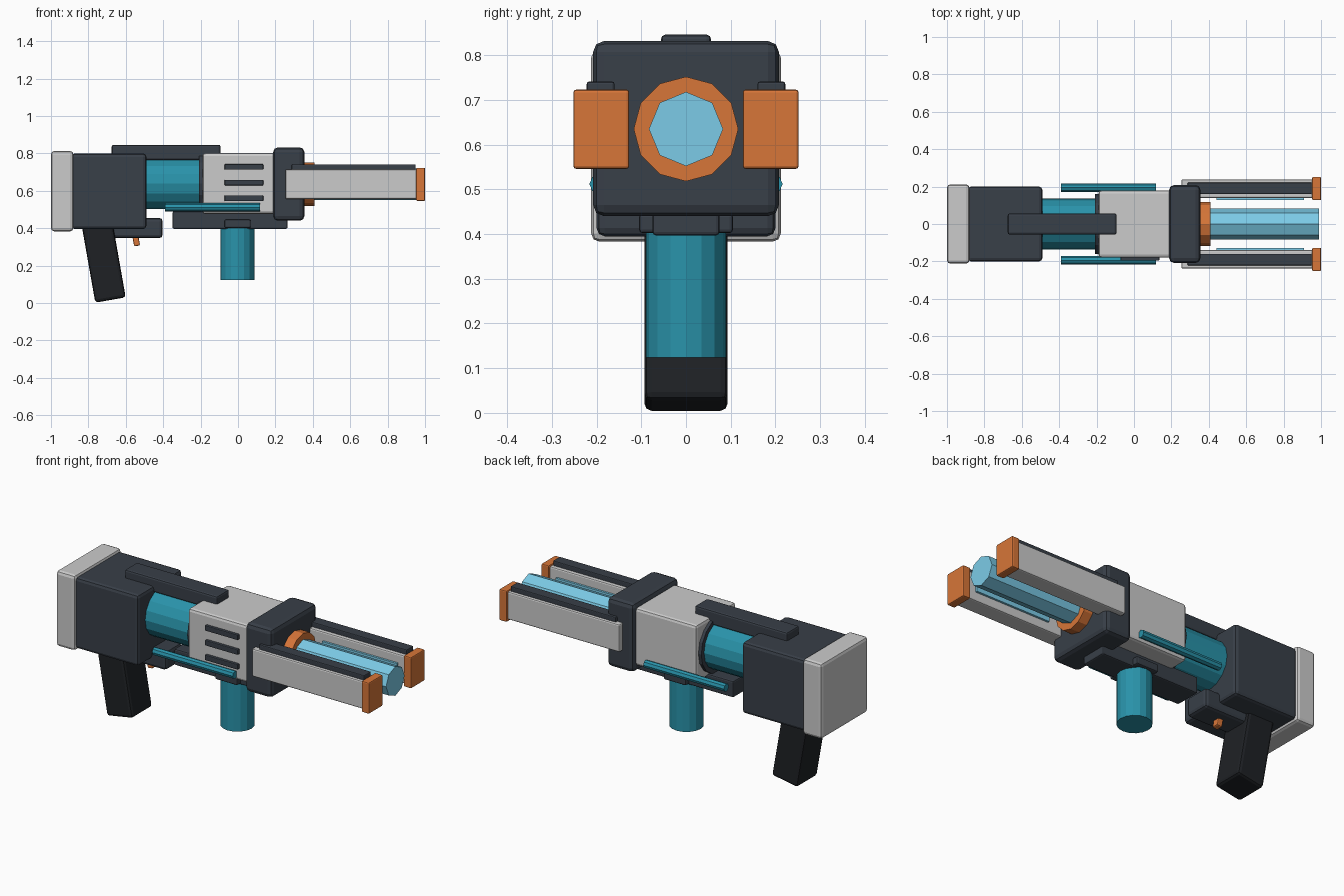
import bpy, math

if "Cube" in bpy.data.objects:
    bpy.data.objects.remove(bpy.data.objects["Cube"])

def paint(name, rgb):
    m = bpy.data.materials.new(name)
    m.diffuse_color = (*rgb, 1)
    m.use_nodes = True
    m.node_tree.nodes["Principled BSDF"].inputs["Base Color"].default_value = m.diffuse_color
    return m

DARK = paint("dark_shell", (0.04, 0.05, 0.065))
BLACK = paint("grip_rubber", (0.013, 0.015, 0.018))
TEAL = paint("teal", (0.022, 0.29, 0.40))
ORANGE = paint("orange", (0.68, 0.18, 0.04))
GLOW = paint("pale_blue", (0.2, 0.6, 0.8))

def finish(ob, name, mat, bevel, segments=2):
    ob.name = name
    if mat:
        ob.data.materials.append(mat)
    if bevel:
        b = ob.modifiers.new("bevel", 'BEVEL')
        b.width, b.segments, b.limit_method = bevel, segments, 'ANGLE'
    return ob

def box(name, x, y, z, mat=None, bevel=0.006, tilt=0):
    """Box from (min, max) ranges, optionally tilted about y."""
    bpy.ops.mesh.primitive_cube_add(size=1)
    ob = bpy.context.object
    size = [r[1] - r[0] for r in (x, y, z)]
    for v in ob.data.vertices:
        v.co = [c * s for c, s in zip(v.co, size)]
    ob.location = [(r[0] + r[1]) / 2 for r in (x, y, z)]
    ob.rotation_euler.y = math.radians(tilt)
    return finish(ob, name, mat, bevel)

def rod(name, x, y, z, r, sides, mat, bevel=0):
    """Cylinder lying along x."""
    bpy.ops.mesh.primitive_cylinder_add(
        vertices=sides, radius=r, depth=x[1] - x[0],
        location=((x[0] + x[1]) / 2, y, z), rotation=(0, math.pi / 2, 0))
    return finish(bpy.context.object, name, mat, bevel, 1)

MID = 0.635  # barrel axis height

# stock and body
box("butt_pad", (-1, -0.88), (-0.212, 0.212), (0.383, 0.813), None, 0.018)
box("rear_body", (-0.89, -0.49), (-0.2, 0.2), (0.395, 0.80), DARK, 0.018)
rod("core_cylinder", (-0.52, -0.16), 0, MID + 0.003, 0.135, 16, TEAL)
rod("core_collar", (-0.208, -0.165), 0, MID + 0.003, 0.16, 16, DARK)
box("receiver", (-0.19, 0.21), (-0.18, 0.18), (0.476, 0.803), None, 0.016)
box("front_collar", (0.188, 0.355), (-0.208, 0.208), (0.44, 0.832), DARK, 0.025)
box("top_rail", (-0.675, -0.093), (-0.056, 0.056), (0.765, 0.846), DARK, 0.01)
box("under_rail", (-0.35, 0.265), (-0.075, 0.075), (0.397, 0.49), DARK, 0.008)

# cooling vents on the front side only
for i in range(3):
    z = 0.56 + i * 0.084
    box(f"vent_{i + 1}", (-0.072, 0.135), (-0.196, -0.17), (z - 0.015, z + 0.015), DARK, 0.004)

# pistol grip, trigger block and trigger
box("pistol_grip", (-0.801, -0.636), (-0.093, 0.093), (0.013, 0.437), BLACK, 0.016, -10)
box("trigger_block", (-0.70, -0.403), (-0.075, 0.075), (0.347, 0.455), DARK, 0.018)
box("trigger", (-0.562, -0.53), (-0.02, 0.02), (0.305, 0.38), ORANGE, 0.006, -10)

# foregrip
box("foregrip_saddle", (-0.072, 0.068), (-0.105, 0.105), (0.402, 0.446), DARK, 0.008)
bpy.ops.mesh.primitive_cylinder_add(vertices=16, radius=0.09, depth=0.285,
                                    location=(-0.003, 0, 0.2665))
finish(bpy.context.object, "foregrip", TEAL, 0)

# muzzle
rod("muzzle_ring", (0.34, 0.41), 0, MID, 0.117, 12, ORANGE)
rod("energy_barrel", (0.34, 0.99), 0, MID, 0.083, 8, GLOW)

# mirrored side parts
for side, s in (("left", 1), ("right", -1)):
    def span(a, b):
        return tuple(sorted((s * a, s * b)))
    rod(f"{side}_side_pipe", (-0.39, 0.118), s * 0.194, 0.512, 0.022, 8, TEAL)
    box(f"{side}_prong", (0.253, 0.965), span(0.14, 0.238), (0.556, 0.714), None, 0.008)
    box(f"{side}_prong_cap", (0.287, 0.95), span(0.16, 0.222), (0.70, 0.741), DARK, 0.005)
    box(f"{side}_prong_strip", (0.44, 0.91), span(0.128, 0.15), (0.605, 0.665), GLOW, 0)
    box(f"{side}_prong_tip", (0.953, 1.0), span(0.127, 0.252), (0.546, 0.723), ORANGE, 0.006)
